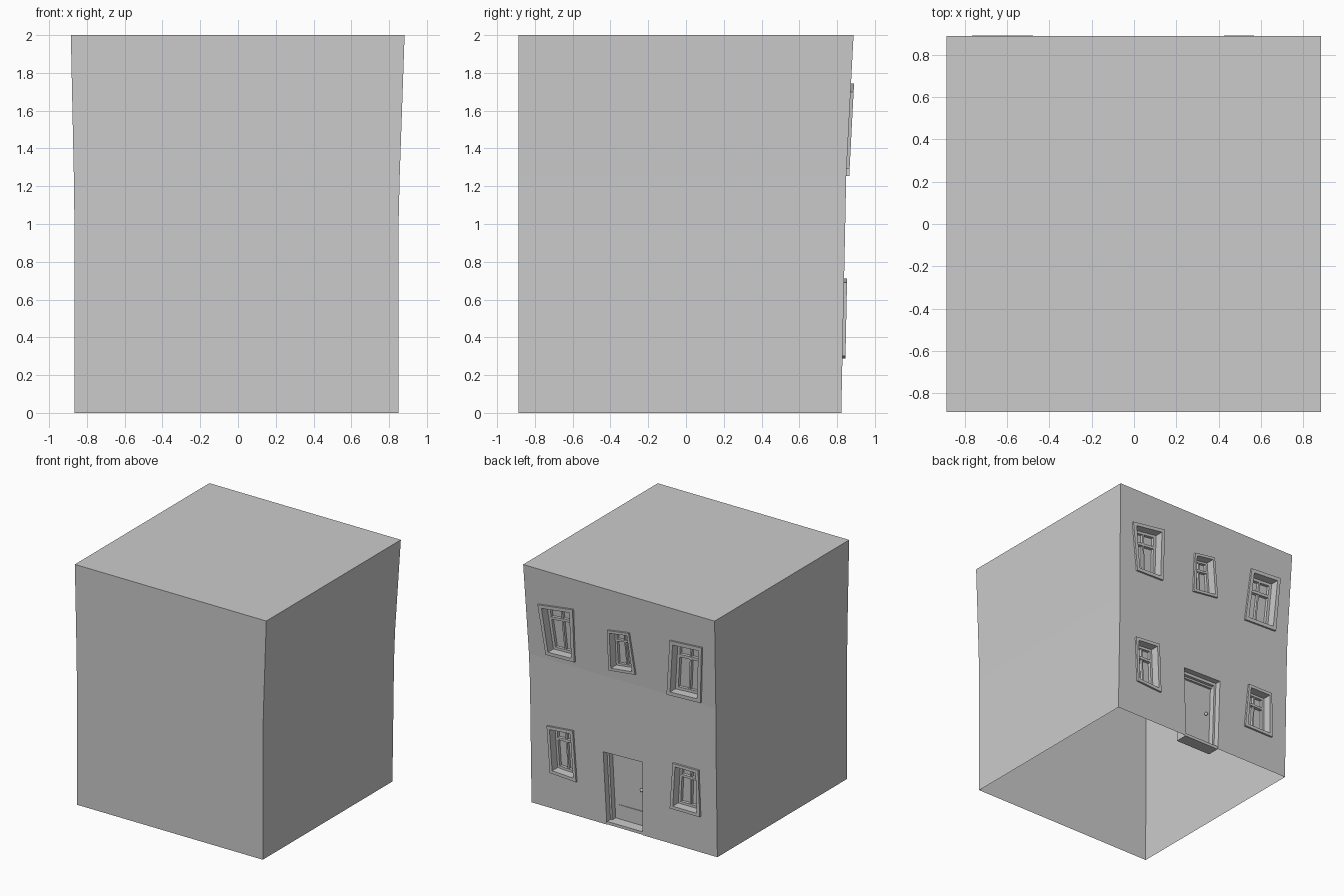
import bpy, bmesh
from mathutils import Vector

if "Cube" in bpy.data.objects:
    bpy.data.objects.remove(bpy.data.objects["Cube"])

# height, left x, right x, back-wall y
LEVELS = [(0, -.865, .85, .822), (1, -.866, .85, .843),
          (1.25, -.869, .856, .848), (2, -.885, .882, .887)]
FRONT = -.887


def wall_y(z):
    z = min(max(z, 0), 2)
    for a, b in zip(LEVELS, LEVELS[1:]):
        if z <= b[0]:
            return a[3] + (b[3] - a[3]) * (z - a[0]) / (b[0] - a[0])


def mesh_object(name, bm):
    bmesh.ops.recalc_face_normals(bm, faces=bm.faces)
    me = bpy.data.meshes.new(name)
    bm.to_mesh(me)
    bm.free()
    ob = bpy.data.objects.new(name, me)
    bpy.context.collection.objects.link(ob)
    return ob


def slab(bm, quad, u0, u1, v0, v1, d0, d1):
    """Block in the crooked (u, v) space of a quad; d is depth from the wall."""
    tl, tr, bl, br = [Vector(q) for q in quad]
    rings = []
    for d in (d0, d1):
        ring = []
        for u, v in ((u0, v0), (u1, v0), (u1, v1), (u0, v1)):
            p = bl.lerp(br, u).lerp(tl.lerp(tr, u), v)
            ring.append(bm.verts.new((p.x, wall_y(p.y) + d, p.y)))
        rings.append(ring)
    a, b = rings
    bm.faces.new(a)
    bm.faces.new(b)
    for i in range(4):
        j = (i + 1) % 4
        bm.faces.new((a[i], a[j], b[j], b[i]))


def border(bm, quad, u0, u1, v0, v1, w, h, d0, d1):
    slab(bm, quad, u0, u0 + w, v0, v1, d0, d1)
    slab(bm, quad, u1 - w, u1, v0, v1, d0, d1)
    slab(bm, quad, u0 + w, u1 - w, v1 - h, v1, d0, d1)
    slab(bm, quad, u0 + w, u1 - w, v0, v0 + h, d0, d1)


# crooked window outlines on the facade: top +x, top -x, bottom +x, bottom -x (x, z)
WINDOWS = {
    "upper_window_a": ((.75, 1.70), (.425, 1.745), (.69, 1.29), (.425, 1.297)),
    "upper_window_b": ((.11, 1.655), (-.09, 1.685), (.11, 1.315), (-.137, 1.345)),
    "upper_window_c": ((-.47, 1.725), (-.765, 1.745), (-.425, 1.255), (-.738, 1.268)),
    "lower_window_a": ((.69, .69), (.45, .712), (.667, .302), (.425, .288)),
    "lower_window_b": ((-.473, .69), (-.708, .692), (-.44, .303), (-.718, .303)),
}
DOOR = ((.18, .605), (-.185, .615), (.155, 0), (-.175, 0))

# house shell
bm = bmesh.new()
rings = [[bm.verts.new(p) for p in ((l, FRONT, z), (r, FRONT, z), (r, y, z), (l, y, z))]
         for z, l, r, y in LEVELS]
bm.faces.new(rings[0])
bm.faces.new(rings[-1])
for a, b in zip(rings, rings[1:]):
    for i in range(4):
        j = (i + 1) % 4
        bm.faces.new((a[i], a[j], b[j], b[i]))
house = mesh_object("house_walls", bm)

# pockets for windows and door
bm = bmesh.new()
for quad in WINDOWS.values():
    slab(bm, quad, .09, .91, .06, .94, -.085, .08)
slab(bm, DOOR, 0, 1, -.05, 1, -.11, .08)
cutter = mesh_object("opening_cutter", bm)
cutter.hide_render = True
mod = house.modifiers.new("openings", 'BOOLEAN')
mod.operation = 'DIFFERENCE'
mod.solver = 'EXACT'
mod.object = cutter
bpy.context.view_layer.update()
cut = bpy.data.meshes.new_from_object(
    house.evaluated_get(bpy.context.evaluated_depsgraph_get()))
house.modifiers.clear()
house.data = cut
bpy.data.objects.remove(cutter)

# the underside is open
bm = bmesh.new()
bm.from_mesh(cut)
under = [f for f in bm.faces if all(abs(v.co.z) < .001 for v in f.verts)]
bmesh.ops.delete(bm, geom=under, context='FACES')
bm.to_mesh(cut)
bm.free()

# window frames, sashes and glazing bars
for name, quad in WINDOWS.items():
    bm = bmesh.new()
    border(bm, quad, 0, 1, 0, 1, .10, .065, -.005, .016)
    border(bm, quad, .09, .91, .06, .94, .08, .05, -.085, -.06)
    slab(bm, quad, .475, .525, .1, .9, -.085, -.062)
    slab(bm, quad, .15, .85, .66, .71, -.085, -.058)
    mesh_object(name, bm)

# door frame, leaf, kick panel and threshold
bm = bmesh.new()
for u0, u1 in ((0, .05), (.95, 1)):
    slab(bm, DOOR, u0, u1, 0, 1, -.11, -.05)
slab(bm, DOOR, .05, .95, .96, 1, -.11, -.05)
slab(bm, DOOR, .05, .95, .935, .96, -.11, -.075)
mesh_object("door_frame", bm)
bm = bmesh.new()
slab(bm, DOOR, .05, .95, .04, .94, -.11, -.095)
slab(bm, DOOR, .15, .85, .1, .24, -.1, -.09)
mesh_object("door_leaf", bm)
bm = bmesh.new()
slab(bm, DOOR, 0, 1, 0, .04, -.11, -.005)
mesh_object("door_threshold", bm)

# door knob
bpy.ops.mesh.primitive_uv_sphere_add(segments=16, ring_count=8, radius=.014,
                                     location=(-.115, wall_y(.33) - .08, .33))
bpy.context.object.name = "door_knob"
bpy.ops.object.shade_smooth_by_angle()
